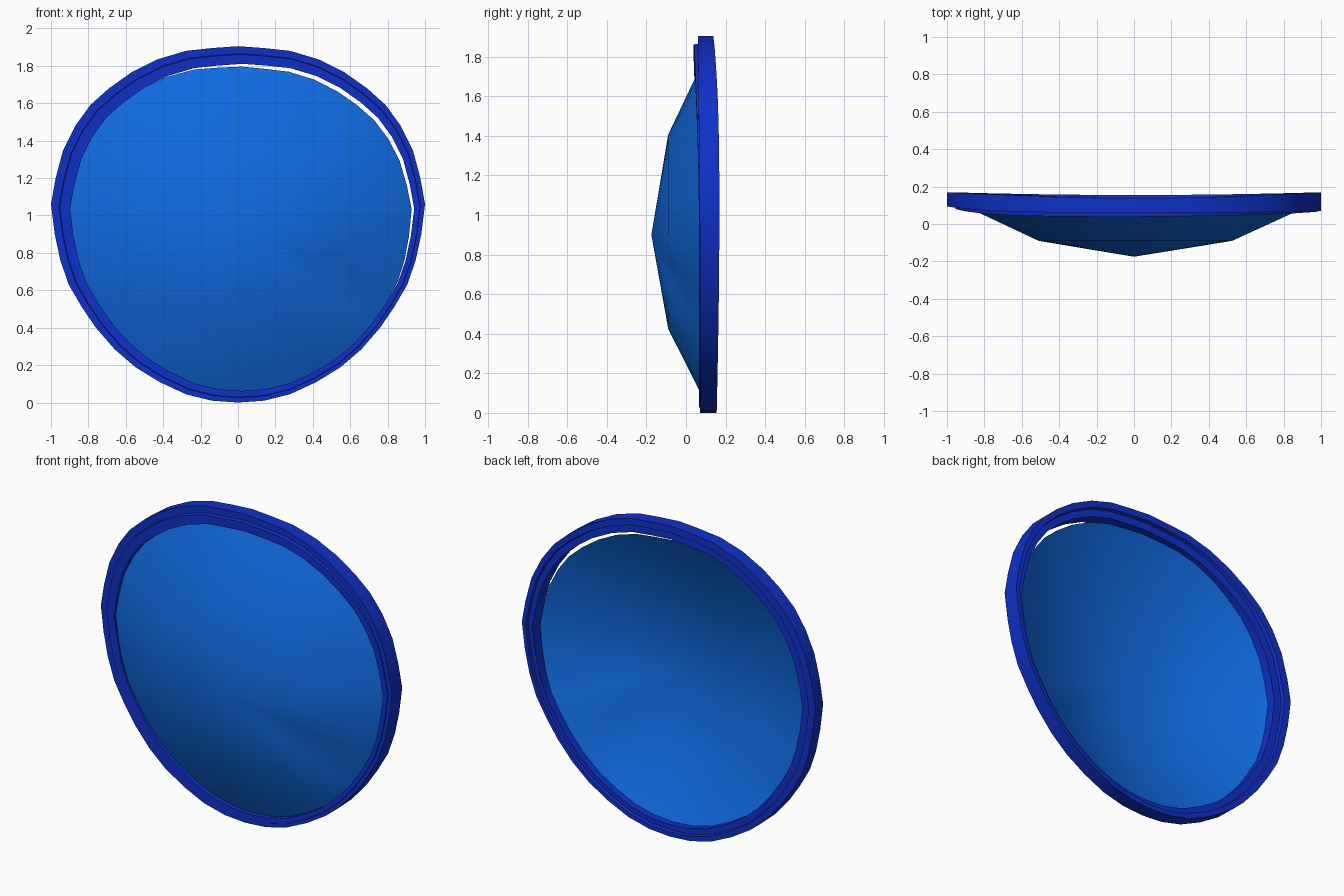
import bpy, bmesh, math
from mathutils import Vector

cube = bpy.data.objects.get("Cube")
if cube:
    bpy.data.objects.remove(cube, do_unlink=True)


def make_material(name, colour):
    mat = bpy.data.materials.new(name)
    mat.use_nodes = True
    mat.diffuse_color = (*colour, 1)
    bsdf = mat.node_tree.nodes["Principled BSDF"]
    bsdf.inputs["Base Color"].default_value = (*colour, 1)
    bsdf.inputs["Roughness"].default_value = 0.6
    return mat


def finish(name, bm, mat, angle):
    mesh = bpy.data.meshes.new(name)
    bm.to_mesh(mesh)
    bm.free()
    obj = bpy.data.objects.new(name, mesh)
    bpy.context.collection.objects.link(obj)
    mesh.materials.append(mat)
    bpy.ops.object.select_all(action='DESELECT')
    obj.select_set(True)
    bpy.context.view_layer.objects.active = obj
    bpy.ops.object.shade_smooth_by_angle(angle=math.radians(angle))


def bridge(bm, a, b):
    n = len(a)
    for i in range(n):
        bm.faces.new((a[i], a[(i + 1) % n], b[(i + 1) % n], b[i]))


# Outline of the rim: one half from top to bottom, then mirrored
half = [(0, 1.905), (.14, 1.895), (.28, 1.88), (.43, 1.835), (.57, 1.765),
        (.69, 1.68), (.79, 1.59), (.87, 1.48), (.935, 1.35), (.975, 1.2),
        (1, 1.06), (.98, .9), (.95, .76), (.905, .63), (.835, .51), (.76, .4),
        (.66, .285), (.55, .19), (.42, .11), (.28, .045), (.14, .01), (0, 0)]
outline = half + [(-x, z) for x, z in half[-2:0:-1]]


def inset(x, z, t):
    """Point on the outline moved inwards; t = 1 is the inner edge."""
    return x * (1 - .08 * t) + .022 * t, z * (1 - .082 * t) + .062 * t


# Rim: a stepped band with a raised inner lip, slightly warped
def front_y(x, z):
    return .07 - .01 * max(0, z - .95) + .025 * max(0, -x) ** 4


def back_y(x, z):
    return .155 + .014 * x * x - .02 * max(0, z - .95) ** 4


def lip(x, z):
    return .004 + .018 * max(0, min(1, (z - .9) - .4 * x))


profile = [(0, lambda x, z: back_y(x, z)),
           (0, lambda x, z: front_y(x, z)),
           (.42, lambda x, z: front_y(x, z)),
           (.46, lambda x, z: front_y(x, z) - lip(x, z)),
           (1, lambda x, z: front_y(x, z) - lip(x, z)),
           (1, lambda x, z: back_y(x, z) - .02),
           (.5, lambda x, z: back_y(x, z) - .02),
           (.45, lambda x, z: back_y(x, z))]
bm = bmesh.new()
rings = []
for t, depth in profile:
    ring = []
    for x, z in outline:
        px, pz = inset(x, z, t)
        ring.append(bm.verts.new((px, depth(x, z), pz)))
    rings.append(ring)
for k, ring in enumerate(rings):
    bridge(bm, ring, rings[(k + 1) % len(rings)])
bmesh.ops.recalc_face_normals(bm, faces=bm.faces)
finish("rim", bm, make_material("deep blue", (.005, .03, .58)), 30)

# Lens: a thin open shell with its tip forward, loose at the upper side
apex = Vector((0, -.175, .9))
bm = bmesh.new()
tip = bm.verts.new(apex)
middle, edge = [], []
for x, z in outline:
    px, pz = inset(x, z, .95)
    angle = math.atan2(z - .95, x)
    gap = .028 * max(0, math.cos(angle - math.radians(52))) ** 1.5
    radial = Vector((px, 0, pz - .95)).normalized()
    rim_point = Vector((px, .095, pz)) - radial * gap
    mid = apex.lerp(rim_point, .565)
    # Shallow crease running from the tip to the lower left side
    dent = .03 * math.exp(-((angle + math.radians(28)) / .2) ** 2)
    mid.y = -.09 + dent
    edge.append(bm.verts.new(rim_point))
    middle.append(bm.verts.new(mid))
for i in range(len(middle)):
    bm.faces.new((tip, middle[i], middle[(i + 1) % len(middle)]))
bridge(bm, middle, edge)
bmesh.ops.recalc_face_normals(bm, faces=bm.faces)
if sum(f.normal.y for f in bm.faces) > 0:
    bmesh.ops.reverse_faces(bm, faces=bm.faces)
finish("lens", bm, make_material("bright blue", (.005, .145, .75)), 60)
